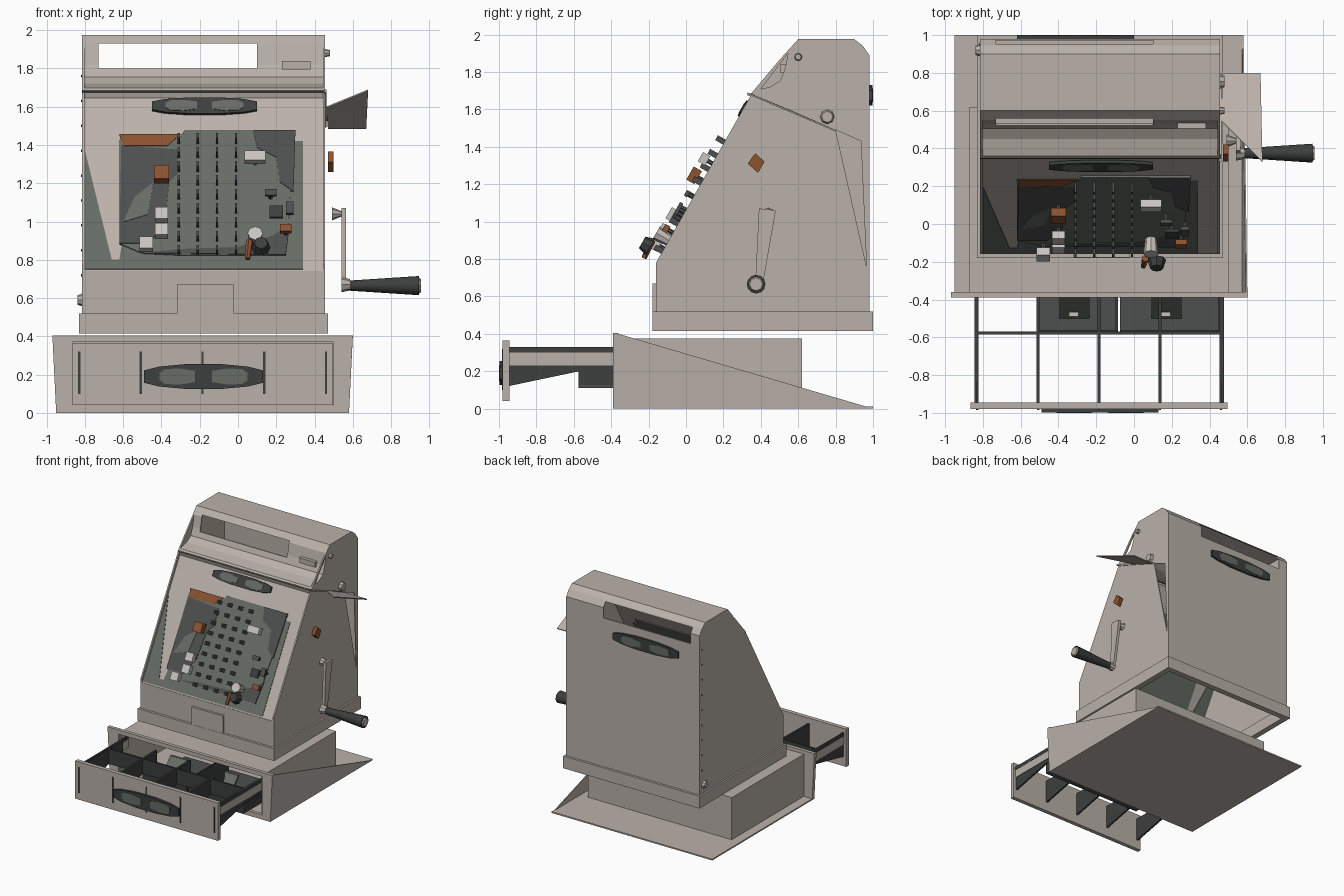
import bpy, bmesh, math
from mathutils import Vector


def material(name, r, g, b):
    m = bpy.data.materials.new(name)
    m.diffuse_color = (r, g, b, 1)
    return m


BODY = material("warm grey enamel", 0.49, 0.44, 0.40)
DARK = material("charcoal", 0.045, 0.05, 0.047)
MID = material("dark grey", 0.075, 0.08, 0.077)
GREEN = material("green grey", 0.135, 0.15, 0.13)
COPPER = material("copper brown", 0.26, 0.085, 0.03)
IVORY = material("ivory key", 0.58, 0.55, 0.52)

# Mappings from a flat outline (u, v) and a depth d to space
ANG = math.atan2(0.90, 0.51)
N = Vector((0, -math.sin(ANG), math.cos(ANG)))


def side(u, v, d):
    return Vector((d, u, v))


def front(u, v, d):
    return Vector((u, d, v))


def slope(u, v, d):
    return Vector((u, -0.135 + (v - 0.78) * 0.51 / 0.90, v)) + N * d


def link(name, bm, mat):
    bmesh.ops.recalc_face_normals(bm, faces=bm.faces)
    me = bpy.data.meshes.new(name)
    bm.to_mesh(me)
    bm.free()
    me.materials.append(mat)
    ob = bpy.data.objects.new(name, me)
    bpy.context.collection.objects.link(ob)
    return ob


def prism(name, pts, f, d0, d1, mat, skip=()):
    """Extrude an outline between two depths; skip leaves wall faces open."""
    bm = bmesh.new()
    a = [bm.verts.new(f(u, v, d0)) for u, v in pts]
    b = [bm.verts.new(f(u, v, d1)) for u, v in pts]
    bm.faces.new(a)
    bm.faces.new(b)
    n = len(pts)
    for i in range(n):
        if i not in skip:
            j = (i + 1) % n
            bm.faces.new((a[i], a[j], b[j], b[i]))
    return link(name, bm, mat)


def rect(u0, u1, v0, v1):
    return [(u0, v0), (u1, v0), (u1, v1), (u0, v1)]


def box(name, x0, x1, y0, y1, z0, z1, mat):
    return prism(name, rect(x0, x1, z0, z1), front, y0, y1, mat)


def rod(name, p, q, r0, r1, mat, n=10):
    p, q = Vector(p), Vector(q)
    bm = bmesh.new()
    bmesh.ops.create_cone(bm, cap_ends=True, segments=n, radius1=r0, radius2=r1, depth=(q - p).length)
    rot = (q - p).to_track_quat('Z', 'Y')
    for v in bm.verts:
        v.co = rot @ v.co + (p + q) / 2
    return link(name, bm, mat)


def apply(ob, kind, **kw):
    m = ob.modifiers.new(kind, kind)
    for k, v in kw.items():
        setattr(m, k, v)
    bpy.context.view_layer.objects.active = ob
    bpy.ops.object.modifier_apply(modifier=m.name)


def cut(ob, cutter):
    apply(ob, 'BOOLEAN', object=cutter, operation='DIFFERENCE', solver='EXACT')
    bpy.data.objects.remove(cutter)


# Cabinet shell, open underneath, with a hollow-fronted hood and a window right through
hood = [(0.36, 1.698), (0.45, 1.72), (0.505, 1.755), (0.53, 1.82), (0.55, 1.92), (0.60, 1.975)]
profile = ([(0.98, 0.52), (-0.16, 0.52), (-0.16, 0.742), (-0.1565, 0.742), (0.355, 1.645), (0.345, 1.68)]
           + hood + [(0.90, 1.975), (0.945, 1.94), (0.98, 1.89)])
cabinet = prism("cabinet", profile, side, -0.815, 0.455, BODY, skip=(0,))
apply(cabinet, 'SOLIDIFY', thickness=0.012, offset=-1)
cut(cabinet, prism("window_cutter", rect(-0.73, 0.10, 1.80, 1.93), front, 0.3, 1.2, BODY))
cut(cabinet, prism("side_gap_cutter", [(0.80, 1.49), (0.935, 1.43), (0.965, 0.76)],
                   side, 0.40, 0.50, BODY))

# Hood cheeks fill the hollow at both ends; slope cheeks frame the keyboard
prism("left_cheek", hood, side, -0.815, -0.803, BODY)
prism("right_cheek", [(0.36, 1.698), (0.40, 1.708), (0.50, 1.84), (0.545, 1.90), (0.60, 1.975), (0.50, 1.865)],
      side, 0.443, 0.455, BODY)
for n, x in (("left", -0.815), ("right", 0.443)):
    prism(n + "_slope_cheek", [(-0.16, 0.742), (-0.16, 0.78), (0.36, 1.698), (0.385, 1.698), (-0.14, 0.77),
                               (-0.14, 0.742)], side, x, x + 0.012, BODY)

# Plinth ring below the cabinet
for n, a in (("front", (-0.83, 0.47, -0.18, -0.13)), ("back", (-0.83, 0.47, 0.95, 1.0)),
             ("left", (-0.83, -0.78, -0.13, 0.95)), ("right", (0.42, 0.47, -0.13, 0.95))):
    box("plinth_" + n, *a, 0.415, 0.52, BODY)

# Hood seam and side flange
prism("hood_seam", rect(-0.815, 0.46, 1.664, 1.674), slope, 0.0, 0.026, DARK)
prism("side_seam", [(0.33, 1.69), (0.80, 1.50), (0.80, 1.49), (0.33, 1.675)], side, 0.45, 0.463, BODY)
bm = bmesh.new()
bm.faces.new([bm.verts.new(c) for c in ((0.46, 0.55, 1.60), (0.68, 0.33, 1.69),
                                        (0.67, 0.80, 1.49), (0.47, 0.80, 1.49))])
apply(link("side_flange", bm, BODY), 'SOLIDIFY', thickness=0.008)

# Small plates on hood and lower front
box("hood_plate", 0.23, 0.38, 0.505, 0.55, 1.795, 1.84, BODY)
box("lower_plate", -0.32, -0.02, -0.178, -0.16, 0.52, 0.67, BODY)


# Long plaques: upper front, drawer, back
def plaque(name, cx, cz, w, h, f, d, s):
    out = [(-1, -.5), (-.75, -.8), (-.3, -1), (.3, -1), (.75, -.8), (1, -.5),
           (1, .5), (.75, .8), (.3, 1), (-.3, 1), (-.75, .8), (-1, .5)]
    prism(name, [(cx + u * w, cz + v * h) for u, v in out], f, d, d + s * 0.018, DARK)
    for i, k in enumerate((-1, 1)):
        pts = [(.14, -.45), (.4, -.65), (.65, -.6), (.74, -.3), (.74, .3), (.65, .6), (.4, .65), (.14, .45)]
        prism(f"{name}_inlay_{i}", [(cx + k * u * w, cz + v * h) for u, v in pts],
              f, d + s * 0.01, d + s * 0.021, GREEN)


plaque("upper_plaque", -0.175, 1.592, 0.275, 0.042, slope, 0.012, 1)
plaque("drawer_plaque", -0.18, 0.19, 0.31, 0.065, front, -0.979, -1)
plaque("back_plaque", -0.31, 1.675, 0.31, 0.055, front, 0.979, 1)

# Keyboard panel on the slope
prism("keyboard_backing", [(-0.80, 0.75), (0.34, 0.75), (0.34, 1.42), (-0.52, 1.42), (-0.62, 0.80),
                           (-0.66, 0.80), (-0.80, 1.37)], slope, -0.015, 0.004, GREEN)
prism("keyboard_panel", [(-0.62, 0.88), (-0.5, 0.83), (-0.3, 0.82), (0.25, 0.82), (0.30, 1.47),
                         (-0.28, 1.47), (-0.30, 1.44), (-0.62, 1.42)], slope, -0.015, 0.010, GREEN)
patches = {
    "left_patch": ([(-0.62, 0.88), (-0.46, 0.88), (-0.38, 1.0), (-0.36, 1.2), (-0.31, 1.25),
                    (-0.32, 1.37), (-0.61, 1.39)], MID),
    "top_patch": ([(0.08, 1.47), (0.30, 1.47), (0.29, 1.15), (0.22, 1.2), (0.20, 1.33), (0.1, 1.38)], MID),
    "low_patch": ([(-0.5, 0.83), (0.25, 0.82), (0.27, 0.98), (0.18, 0.92), (0.0, 0.86), (-0.3, 0.85)], MID),
    "copper_patch": ([(-0.60, 1.39), (-0.37, 1.39), (-0.30, 1.45), (-0.62, 1.45)], COPPER)}
for n, (pts, m) in patches.items():
    prism(n, pts, slope, 0.006, 0.014, m)
prism("left_patch_swath", [(-0.60, 0.99), (-0.47, 1.03), (-0.44, 1.2), (-0.54, 1.12)], slope, 0.01, 0.017, GREEN)

# Key stems in four columns
for c in range(4):
    for r in range(9):
        x, z = -0.31 + 0.1 * c, 0.83 + 0.073 * r
        prism(f"key_stem_{c}_{r}", rect(x - 0.006, x + 0.006, z - 0.013, z + 0.013), slope, 0.01, 0.07, MID)

# Function keys: x, z, half width, half height, rise
keys = [("ivory_bar", 0.09, 1.30, .055, .025, .095, IVORY), ("copper_key", -0.40, 1.21, .04, .035, .10, COPPER),
        ("ivory_key_a", -0.40, 1.0, .035, .03, .095, IVORY), ("ivory_key_b", -0.40, 0.915, .035, .03, .095, IVORY),
        ("ivory_key_c", -0.48, 0.845, .035, .03, .095, IVORY), ("copper_button", 0.25, 0.93, .03, .018, .08, COPPER),
        ("dark_key_a", 0.20, 1.02, .035, .03, .07, DARK), ("dark_key_b", 0.17, 1.12, .03, .015, .07, MID),
        ("dark_key_c", 0.27, 1.04, .02, .03, .07, MID)]
for n, x, z, w, h, d, m in keys:
    prism(n, rect(x - w, x + w, z - h, z + h), slope, 0.05, d, m)
    rod(n + "_stem", slope(x, z, 0), slope(x, z, 0.055), 0.012, 0.012, MID, 6)

# Lock with key cluster at the lower right
rod("lock_barrel", slope(0.09, 0.89, 0.0), slope(0.09, 0.89, 0.10), 0.03, 0.04, IVORY, 8)
rod("lock_knob", slope(0.12, 0.82, 0.09), slope(0.12, 0.82, 0.14), 0.05, 0.035, DARK, 8)
rod("key_tag", slope(0.05, 0.76, 0.09), slope(0.06, 0.85, 0.10), 0.014, 0.02, COPPER, 6)

# Crank on the right side
prism("crank_arm", [(0.39, 1.07), (0.48, 1.06), (0.41, 0.66), (0.37, 0.66)], side, 0.54, 0.565, BODY)
rod("crank_pivot", (0.49, 0.44, 1.04), (0.545, 0.44, 1.04), 0.035, 0.012, BODY, 8)
rod("crank_hub", (0.54, 0.375, 0.67), (0.585, 0.375, 0.67), 0.04, 0.03, BODY, 8)
grip = rod("crank_grip", (0.575, 0.375, 0.665), (0.945, 0.375, 0.665), 0.026, 0.05, DARK, 12)
bpy.context.view_layer.objects.active = grip
grip.select_set(True)
bpy.ops.object.shade_smooth_by_angle()
grip.select_set(False)
rod("grip_cap", (0.94, 0.375, 0.665), (0.955, 0.375, 0.665), 0.045, 0.035, BODY, 8)

# Side fittings
prism("side_marker", [(0.33, 1.31), (0.385, 1.26), (0.42, 1.32), (0.37, 1.365)], side, 0.47, 0.50, COPPER)
rod("side_lock", (0.45, 0.755, 1.56), (0.48, 0.755, 1.56), 0.04, 0.03, BODY, 8)
rod("hood_knob", (0.45, 0.60, 1.88), (0.48, 0.60, 1.88), 0.022, 0.016, BODY, 8)
rod("left_lock", (-0.81, 0.92, 0.59), (-0.838, 0.92, 0.59), 0.035, 0.025, BODY, 8)
for i in range(9):
    rod(f"rivet_{i}", (-0.81, 0.95, 0.72 + 0.13 * i), (-0.82, 0.95, 0.72 + 0.13 * i), 0.008, 0.006, MID, 6)

# Drawer housing: ground plate, flared front frame, inner case, right wing
box("ground_plate", -0.95, 0.58, -0.37, 1.0, 0, 0.012, BODY)
frame = {"left": [(-0.95, 0), (-0.865, 0.04), (-0.865, 0.37), (-0.97, 0.405)],
         "right": [(0.58, 0), (0.50, 0.04), (0.50, 0.37), (0.60, 0.405)],
         "top": [(-0.97, 0.405), (0.60, 0.405), (0.50, 0.37), (-0.865, 0.37)],
         "bottom": [(-0.95, 0), (0.58, 0), (0.50, 0.04), (-0.865, 0.04)]}
for n, pts in frame.items():
    prism("frame_" + n, pts, front, -0.39, -0.36, BODY)
box("case_top", -0.87, 0.50, -0.37, 0.62, 0.36, 0.375, BODY)
box("case_back", -0.87, 0.50, 0.605, 0.62, 0.01, 0.36, BODY)
box("case_left", -0.87, -0.855, -0.37, 0.605, 0.01, 0.36, BODY)
box("case_right", 0.485, 0.50, -0.37, 0.605, 0.01, 0.36, BODY)
prism("right_wing", [(-0.38, 0.0), (1.0, 0.0), (-0.38, 0.405)],
      lambda u, v, d: Vector((d + 0.05 * v, u, v)), 0.572, 0.58, BODY)

# Open drawer: front, rails, dividers, coin trays
box("drawer_front", -0.865, 0.495, -0.98, -0.945, 0.04, 0.365, BODY)
for i in range(5):
    x = -0.83 + 0.3225 * i
    prism(f"divider_{i}", [(-0.95, 0.12), (-0.57, 0.20), (-0.39, 0.20), (-0.39, 0.33), (-0.95, 0.32)],
          side, x - 0.008, x + 0.008, DARK)
    box(f"divider_tab_{i}", x - 0.006, x + 0.006, -0.984, -0.95, 0.10, 0.32, DARK)
for n, x in (("left", -0.843), ("right", 0.465)):
    box("drawer_rail_" + n, x, x + 0.01, -0.95, -0.30, 0.23, 0.30, BODY)
    box("drawer_rail_lip_" + n, x - 0.002, x + 0.012, -0.95, -0.30, 0.30, 0.33, DARK)
box("cross_divider", -0.83, 0.46, -0.585, -0.57, 0.20, 0.33, DARK)
for i, (a, b) in enumerate(((-0.505, -0.085), (-0.075, 0.46))):
    box(f"tray_floor_{i}", a, b, -0.57, 0.0, 0.11, 0.125, MID)
    box(f"tray_front_{i}", a, b, -0.575, -0.56, 0.11, 0.30, DARK)
    box(f"tray_side_{i}", b - 0.012, b, -0.56, 0.0, 0.12, 0.25, DARK)
    x = (a + b) / 2 - 0.05
    prism(f"tray_clip_{i}", [(-0.50, 0.13), (-0.36, 0.30), (-0.34, 0.30), (-0.46, 0.13)],
          side, x - 0.05, x + 0.11, GREEN)
    box(f"clip_tip_{i}", x, x + 0.05, -0.49, -0.465, 0.17, 0.20, IVORY)
